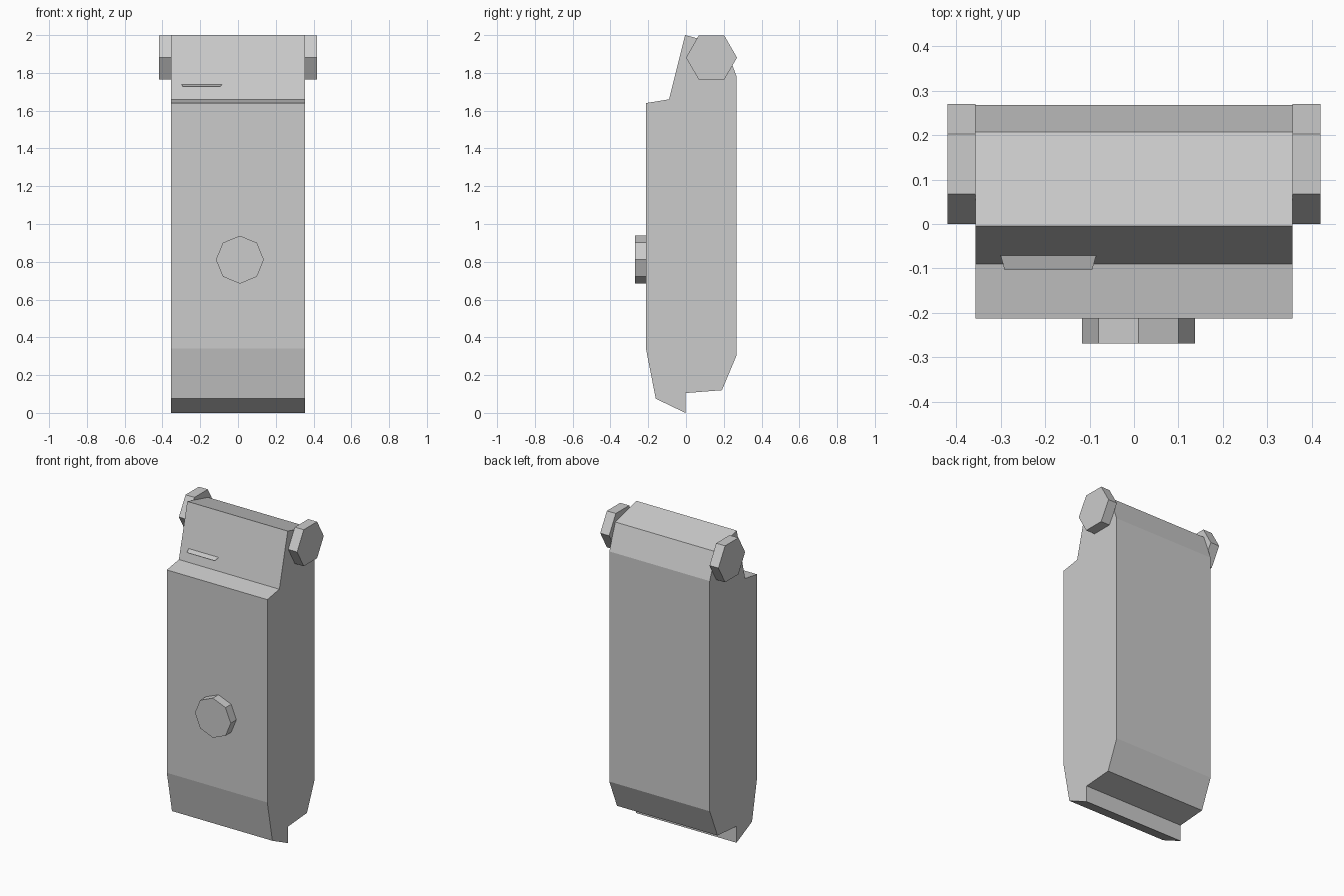
import bpy, bmesh, math

if "Cube" in bpy.data.objects:
    bpy.data.objects.remove(bpy.data.objects["Cube"])


def prism(name, points, direction):
    """Extrude a flat polygon of 3D points along a direction vector."""
    bm = bmesh.new()
    face = bm.faces.new([bm.verts.new(p) for p in points])
    if any(direction):
        out = bmesh.ops.extrude_face_region(bm, geom=[face], use_keep_orig=True)
        moved = [v for v in out["geom"] if isinstance(v, bmesh.types.BMVert)]
        bmesh.ops.translate(bm, verts=moved, vec=direction)
        bmesh.ops.recalc_face_normals(bm, faces=bm.faces[:])
    mesh = bpy.data.meshes.new(name)
    bm.to_mesh(mesh)
    bm.free()
    obj = bpy.data.objects.new(name, mesh)
    bpy.context.collection.objects.link(obj)
    return obj


def ring(sides, radius):
    """Corners of a regular polygon, first corner on the horizontal axis."""
    return [(radius * math.cos(2 * math.pi * i / sides),
             radius * math.sin(2 * math.pi * i / sides)) for i in range(sides)]


# Body: side profile (y, z) extruded across the width
HALF_WIDTH = 0.356
profile = [(-0.005, 2.0), (-0.09, 1.66), (-0.212, 1.64), (-0.212, 0.34),
           (-0.16, 0.075), (-0.003, 0.0), (-0.003, 0.105), (0.19, 0.12),
           (0.268, 0.305), (0.268, 1.78), (0.207, 1.945)]
prism("body", [(-HALF_WIDTH, y, z) for y, z in profile], (2 * HALF_WIDTH, 0, 0))

# Hexagonal hinge caps on both sides
for side, label in ((-1, "left"), (1, "right")):
    prism("hinge_cap_" + label,
          [(side * HALF_WIDTH, 0.135 + a, 1.881 + b) for a, b in ring(6, 0.135)],
          (side * 0.063, 0, 0))

# Octagonal button on the front
prism("front_button", [(0.01 + a, -0.212, 0.811 + b) for a, b in ring(8, 0.127)],
      (0, -0.057, 0))

# Thin sloping tab on the recessed front panel
prism("front_tab", [(-0.30, -0.070, 1.738), (-0.291, -0.103, 1.727),
                    (-0.094, -0.103, 1.727), (-0.085, -0.070, 1.738)], (0, 0, 0))
